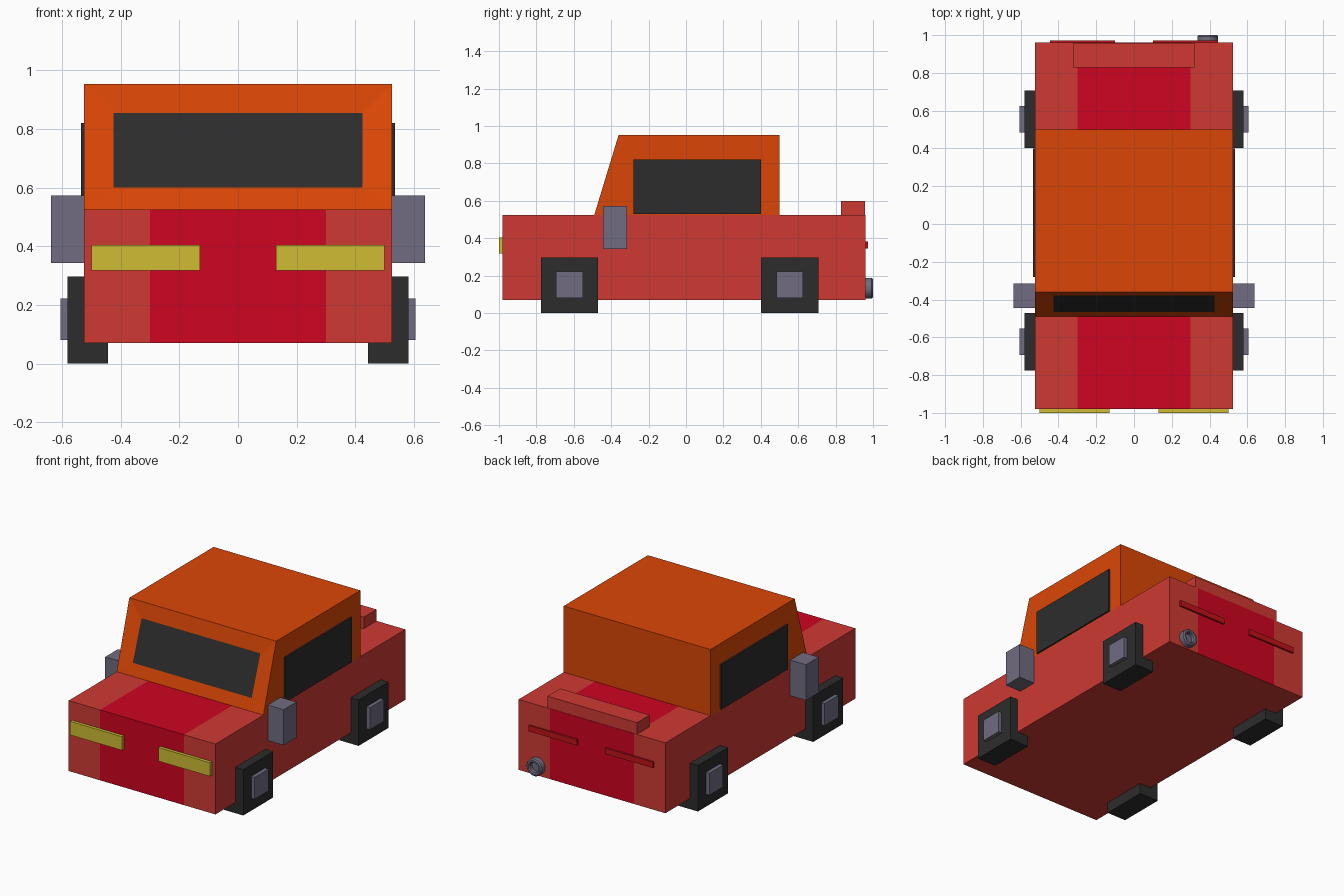
import bpy, bmesh, math

if "Cube" in bpy.data.objects:
    bpy.data.objects.remove(bpy.data.objects["Cube"])


def material(name, r, g, b):
    m = bpy.data.materials.new(name)
    m.diffuse_color = [(c / 255) ** 2.2 for c in (r, g, b)] + [1]
    m.use_nodes = True
    m.node_tree.nodes["Principled BSDF"].inputs["Base Color"].default_value = m.diffuse_color
    return m


RED = material("red paint", 205, 60, 53)
CRIMSON = material("crimson stripe", 205, 13, 38)
ORANGE = material("orange paint", 218, 72, 14)
BLACK = material("black", 48, 48, 48)
STEEL = material("steel", 112, 108, 128)
YELLOW = material("yellow lamp", 205, 187, 55)
LAMP = material("red lamp", 190, 25, 28)


def finish(name, bm, *mats):
    bmesh.ops.recalc_face_normals(bm, faces=bm.faces)
    me = bpy.data.meshes.new(name)
    bm.to_mesh(me)
    bm.free()
    for m in mats:
        me.materials.append(m)
    ob = bpy.data.objects.new(name, me)
    bpy.context.collection.objects.link(ob)
    return ob


def box_mesh(x, y, z):
    bm = bmesh.new()
    bmesh.ops.create_cube(bm, size=1)
    for v in bm.verts:
        v.co = [(a + b) / 2 + c * (b - a) for (a, b), c in zip((x, y, z), v.co)]
    return bm


def box(name, x, y, z, mat):
    return finish(name, box_mesh(x, y, z), mat)


def pair(name, x, y, z, mat):
    box(name + "_right", x, y, z, mat)
    box(name + "_left", (-x[1], -x[0]), y, z, mat)


# Body with a stripe over hood, nose and tail
bm = box_mesh((-.525, .525), (-.98, .96), (.07, .525))
for x in (-.3, .3):
    bmesh.ops.bisect_plane(bm, geom=bm.verts[:] + bm.edges[:] + bm.faces[:],
                           plane_co=(x, 0, 0), plane_no=(1, 0, 0))
for f in bm.faces:
    c = f.calc_center_median()
    if abs(c.x) < .1 and c.z > .2:
        f.material_index = 1
finish("body", bm, RED, CRIMSON)

# Cabin: side profile extruded across, windscreen inset in the sloping face
bm = bmesh.new()
profile = [(-.49, .525), (-.36, .953), (.5, .953), (.5, .525)]
side = bm.faces.new([bm.verts.new((-.525, y, z)) for y, z in profile])
ext = bmesh.ops.extrude_face_region(bm, geom=[side], use_keep_orig=True)
bmesh.ops.translate(bm, vec=(1.05, 0, 0),
                    verts=[g for g in ext["geom"] if isinstance(g, bmesh.types.BMVert)])
glass = min(bm.faces, key=lambda f: f.calc_center_median().y)
bmesh.ops.inset_individual(bm, faces=[glass], thickness=.1)
mid = glass.calc_center_median().z
for v in glass.verts:
    top = v.co.z > mid
    v.co = (math.copysign(.425, v.co.x), -.379 if top else -.467, .855 if top else .6)
glass.material_index = 1
finish("cabin", bm, ORANGE, BLACK)

# Side windows, mirrors, lamps, spoiler
pair("side_window", (.515, .535), (-.28, .4), (.53, .82), BLACK)
pair("mirror", (.52, .638), (-.445, -.315), (.343, .573), STEEL)
pair("headlight", (.13, .5), (-1, -.97), (.317, .405), YELLOW)
pair("tail_light", (.1, .445), (.95, .972), (.345, .383), LAMP)
box("spoiler", (-.32, .32), (.828, .958), (.52, .6), RED)

# Square wheels with hubs
for name, y in (("front", -.623), ("rear", .555)):
    pair(name + "_wheel", (.443, .581), (y - .153, y + .153), (0, .297), BLACK)
    pair(name + "_hub", (.57, .605), (y - .071, y + .071), (.08, .222), STEEL)

# Exhaust: turned profile (radius, y) with a recessed mouth
bm = bmesh.new()
pts = [(.0, .95), (.055, .95), (.055, .993), (.048, 1), (.038, 1), (.032, .993),
       (.032, .97), (0, .97)]
verts = [bm.verts.new((.39 + r, y, .133)) for r, y in pts]
edges = [bm.edges.new(e) for e in zip(verts, verts[1:])]
bmesh.ops.spin(bm, geom=verts + edges, cent=(.39, 0, .133), axis=(0, 1, 0),
               angle=math.tau, steps=24)
bmesh.ops.remove_doubles(bm, verts=bm.verts, dist=.0005)
pipe = finish("exhaust", bm, STEEL)
bpy.context.view_layer.objects.active = pipe
pipe.select_set(True)
bpy.ops.object.shade_smooth_by_angle(angle=math.radians(30))
